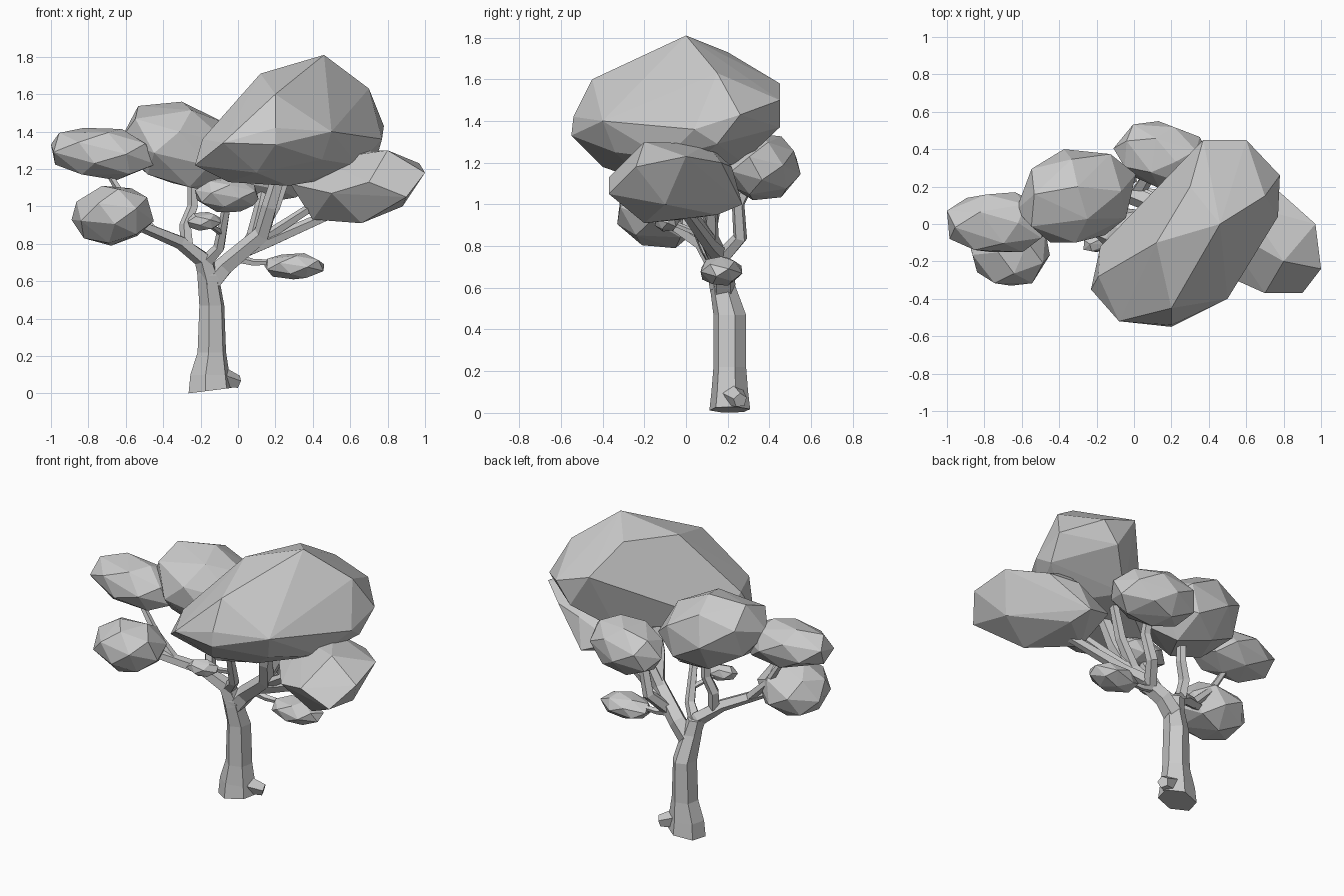
import bpy, bmesh, math
from mathutils import Vector, Quaternion

if "Cube" in bpy.data.objects:
    bpy.data.objects.remove(bpy.data.objects["Cube"])

GREY = (0.6, 0.6, 0.6, 1)
grey = bpy.data.materials.new("plain_grey")
grey.use_nodes = True
grey.diffuse_color = GREY
grey.node_tree.nodes["Principled BSDF"].inputs["Base Color"].default_value = GREY


def finish(name, bm):
    """Turn a finished bmesh into a grey, flat-shaded object."""
    bmesh.ops.recalc_face_normals(bm, faces=bm.faces[:])
    mesh = bpy.data.meshes.new(name)
    bm.to_mesh(mesh)
    bm.free()
    mesh.materials.append(grey)
    obj = bpy.data.objects.new(name, mesh)
    bpy.context.collection.objects.link(obj)


def hull(name, points):
    """Faceted convex clump through the given points."""
    bm = bmesh.new()
    for point in points:
        bm.verts.new(point)
    result = bmesh.ops.convex_hull(bm, input=bm.verts[:])
    loose = {v for v in result["geom_interior"] + result["geom_unused"]
             if isinstance(v, bmesh.types.BMVert)}
    bmesh.ops.delete(bm, geom=list(loose), context="VERTS")
    finish(name, bm)


def clump(name, center, radii, yaw=0, tilt=0, peak=0, count=22):
    """Ellipsoidal clump with irregular facets, fitted to its extents."""
    turn = Quaternion((0, 0, 1), yaw) @ Quaternion((0, 1, 0), tilt)
    points = []
    for i in range(count):
        height = 1 - (2 * i + 1) / count
        angle = i * math.pi * (3 - math.sqrt(5)) + yaw
        reach = math.sqrt(1 - height * height)
        unit = Vector((reach * math.cos(angle), reach * math.sin(angle), height))
        point = turn @ Vector([u * r for u, r in zip(unit, radii)])
        point.x += peak * height
        points.append(point)
    for axis in range(3):
        low = min(point[axis] for point in points)
        high = max(point[axis] for point in points)
        for point in points:
            share = (point[axis] - low) / (high - low)
            point[axis] = center[axis] + radii[axis] * (2 * share - 1)
    hull(name, points)


def bridge(name, bm, rings):
    """Close a stack of rings into a capped skin."""
    for lower, upper in zip(rings, rings[1:]):
        for k in range(len(lower)):
            j = (k + 1) % len(lower)
            bm.faces.new((lower[k], lower[j], upper[j], upper[k]))
    bm.faces.new(rings[0])
    bm.faces.new(rings[-1])
    finish(name, bm)


def branch(name, path, start_radius, end_radius, sides=5):
    """Tapering limb swept along a path."""
    path = [Vector(point) for point in path]
    bm = bmesh.new()
    rings = []
    last = len(path) - 1
    for i, point in enumerate(path):
        along = (path[min(i + 1, last)] - path[max(i - 1, 0)]).normalized()
        side = along.cross(Vector((0, 1, 0))).normalized()
        other = along.cross(side)
        radius = start_radius + (end_radius - start_radius) * i / last
        angles = [math.tau * k / sides for k in range(sides)]
        rings.append([bm.verts.new(point + (side * math.cos(a) + other * math.sin(a)) * radius)
                      for a in angles])
    bridge(name, bm, rings)


# Trunk: stacked six-sided rings (centre, then x and y radius), with a slanted foot
bm = bmesh.new()
rings = []
for x, y, z, rx, ry in [(-.15, .21, .015, .12, .1), (-.15, .21, .1, .11, .09), (-.14, .21, .22, .08, .08),
                        (-.14, .21, .47, .07, .08), (-.16, .17, .63, .06, .06), (-.18, .16, .72, .05, .05)]:
    ring = []
    for k in range(6):
        angle = math.tau * (k + 0.3) / 6
        slant = math.cos(angle) * 0.015 if not rings else 0
        ring.append(bm.verts.new((x + rx * math.cos(angle), y + ry * math.sin(angle), z + slant)))
    rings.append(ring)
bridge("trunk", bm, rings)
branch("root", [(-.17, .2, .12), (-.07, .23, .08), (0, .26, .06)], .07, .036)

# Left limbs
branch("left_limb", [(-.15, .17, .6), (-.19, .14, .72), (-.31, .08, .81), (-.6, -.1, .93)], .058, .028)
branch("far_left_limb", [(-.44, 0, .86), (-.58, 0, 1), (-.68, 0, 1.16)], .03, .018)
branch("mid_left_limb", [(-.27, .1, .79), (-.28, .12, .9), (-.24, .14, 1), (-.24, .14, 1.14)], .037, .028)
branch("centre_limb", [(-.17, .15, .7), (-.1, .1, .78), (-.06, 0, 1)], .04, .024)
branch("centre_twig", [(-.09, .06, .86), (-.18, -.09, .92)], .018, .012)

# Right limbs
branch("right_limb", [(-.14, .18, .6), (-.07, .18, .68), (.13, .1, .85), (.17, .03, 1), (.22, 0, 1.16)], .06, .038)
branch("upper_right_limb", [(.1, .12, .83), (.2, .12, 1), (.27, .14, 1.2)], .038, .028)
branch("back_limb", [(.02, .17, .74), (.08, .26, .84), (.12, .25, 1), (.14, .3, 1.1)], .04, .028)
branch("far_right_limb", [(.05, .15, .77), (.16, .11, .81), (.5, 0, .96)], .044, .028)
branch("far_right_fork", [(.14, .11, .83), (.4, 0, 1)], .032, .025)
branch("low_right_twig", [(0, .17, .72), (.08, .17, .7), (.2, .17, .7)], .026, .014)

# Large crown
hull("crown", [(.46, 0, 1.81), (.12, -.1, 1.71), (.2, -.45, 1.6), (.7, .15, 1.63), (.3, .2, 1.73),
               (.37, .45, 1.58), (.6, .45, 1.5), (.5, .45, 1.37), (.78, .26, 1.43), (.77, .04, 1.36),
               (.5, -.4, 1.4), (.2, -.54, 1.42), (.2, -.55, 1.33), (-.08, -.52, 1.34), (0, -.48, 1.42),
               (-.19, -.28, 1.36), (-.23, -.35, 1.22), (-.18, -.12, 1.22), (.1, -.4, 1.18), (.27, -.2, 1.11),
               (-.05, -.25, 1.13), (.56, 0, 1.16), (.3, .27, 1.2), (.75, .15, 1.29), (.06, .1, 1.4),
               (.64, -.1, 1.22), (.45, -.34, 1.25)])

# Right clump
hull("right_clump", [(1, -.24, 1.18), (.97, 0, 1.23), (.9, -.37, 1.05), (.7, -.37, 1.13), (.78, .17, 1.2),
                     (.8, -.2, 1.3), (.6, .1, 1.29), (.45, 0, 1.25), (.28, 0, 1.12), (.66, -.2, .91),
                     (.4, 0, .93), (.6, .15, .95), (.88, -.1, 1), (.55, .27, 1), (.6, .22, 1.18),
                     (.5, -.28, 1.07), (.36, .2, 1.07)])

# Remaining clumps
clump("mid_left_clump", (-.31, .15, 1.32), (.32, .25, .24), yaw=.3, peak=-.08)
clump("back_clump", (.15, .37, 1.18), (.26, .18, .16), yaw=-.3, count=24)
clump("far_left_clump", (-.72, .01, 1.28), (.28, .16, .14), tilt=.1)
clump("low_left_clump", (-.67, -.13, .95), (.22, .2, .16), yaw=2, tilt=.2)
clump("centre_clump", (-.06, -.02, 1.06), (.17, .11, .09), yaw=1.5, tilt=.1)
clump("small_clump", (-.18, -.09, .92), (.09, .06, .05), yaw=.5, count=18)
clump("low_right_clump", (.3, .17, .68), (.16, .1, .07), count=20)
